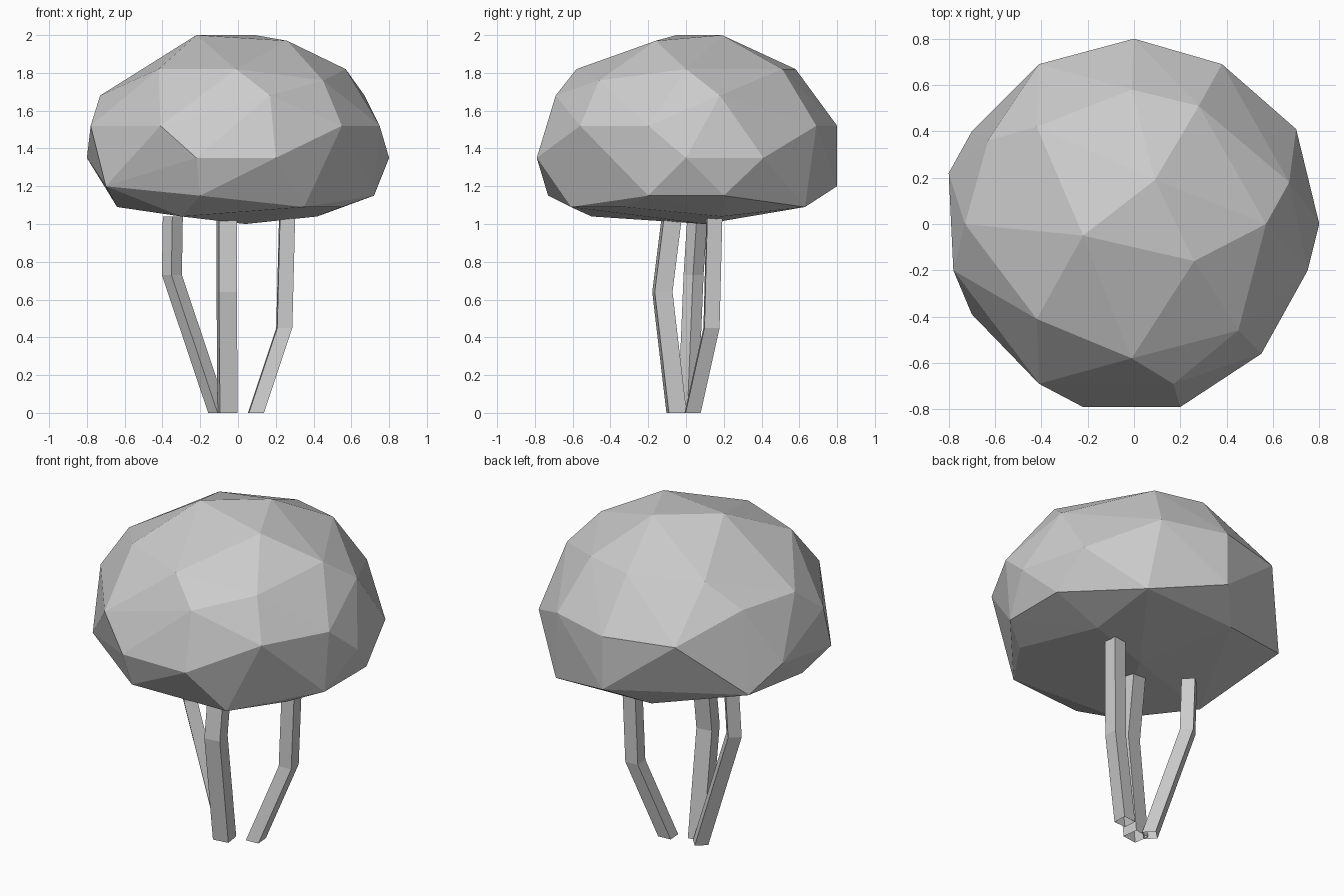
import bpy
import bmesh
from math import cos, sin, pi, radians
from mathutils import Vector

default_cube = bpy.data.objects.get("Cube")
if default_cube:
    bpy.data.objects.remove(default_cube, do_unlink=True)

# Single flat material
grey = bpy.data.materials.new("light grey")
grey.use_nodes = True
colour = (0.6, 0.6, 0.6, 1)
grey.diffuse_color = colour
principled = next(n for n in grey.node_tree.nodes if n.type == 'BSDF_PRINCIPLED')
principled.inputs["Base Color"].default_value = colour


def finish(name, bm):
    """Turn a bmesh into a flat shaded object with the shared material."""
    bmesh.ops.recalc_face_normals(bm, faces=bm.faces[:])
    mesh = bpy.data.meshes.new(name)
    bm.to_mesh(mesh)
    bm.free()
    mesh.materials.append(grey)
    for polygon in mesh.polygons:
        polygon.use_smooth = False
    obj = bpy.data.objects.new(name, mesh)
    bpy.context.scene.collection.objects.link(obj)
    return obj


def add_canopy(name, layers):
    """Faceted boulder-like crown: hull around corners grouped by height."""
    bm = bmesh.new()
    for height, corners in layers.items():
        for x, y in corners:
            bm.verts.new((x, y, height))
    hull = bmesh.ops.convex_hull(bm, input=bm.verts[:])
    unused = [v for v in hull["geom_interior"] if isinstance(v, bmesh.types.BMVert)]
    if unused:
        bmesh.ops.delete(bm, geom=unused, context='VERTS')
    return finish(name, bm)


def add_leg(name, path, side, turn):
    """Bent square tube, open at both ends, through the given path points."""
    bm = bmesh.new()
    radius = side / 2 ** 0.5
    rings = []
    for point in path:
        ring = []
        for corner in range(4):
            angle = radians(turn) + pi / 4 + corner * pi / 2
            offset = Vector((cos(angle), sin(angle), 0)) * radius
            ring.append(bm.verts.new(Vector(point) + offset))
        rings.append(ring)
    for lower, upper in zip(rings, rings[1:]):
        for i in range(4):
            j = (i + 1) % 4
            bm.faces.new((lower[i], lower[j], upper[j], upper[i]))
    return finish(name, bm)


# Crown, from the crest down to the underside
add_canopy("canopy", {
    2.0: [(-.22, -.05), (.09, .19)],
    1.97: [(.26, -.16)],
    1.82: [(.57, 0), (-.01, -.58), (-.42, -.41), (.28, .51), (-.01, .58), (-.42, .42)],
    1.76: [(.45, -.46)],
    1.68: [(.67, .18), (.17, -.69), (-.73, 0), (-.63, .36)],
    1.52: [(.75, -.2), (.55, -.56), (-.41, -.69), (-.78, -.2),
           (.38, .69), (0, .8), (-.41, .69)],
    1.35: [(.8, 0), (.7, .41), (.2, -.79), (-.22, -.79), (-.8, .22)],
    1.2: [(-.7, -.39), (-.7, .4), (0, .8)],
    1.15: [(.72, .2), (.72, -.2), (-.2, -.73)],
    1.09: [(.35, -.61), (.55, -.32), (.43, .63), (-.64, -.2), (-.19, .6)],
    1.04: [(.42, .19), (-.3, -.5)],
    1.0: [(.04, .1)],
})

# Three bent supports, each running from foot to knee to crown
add_leg("right_leg", [(-.105, .01, 0), (-.35, .04, .73), (-.345, .06, 1.04)], .075, 42)
add_leg("front_leg", [(-.055, -.05, 0), (-.06, -.125, .64), (-.06, -.075, 1.04)], .095, 8)
add_leg("left_leg", [(.095, .035, 0), (.245, .135, .45), (.26, .15, 1.04)], .08, 4)
